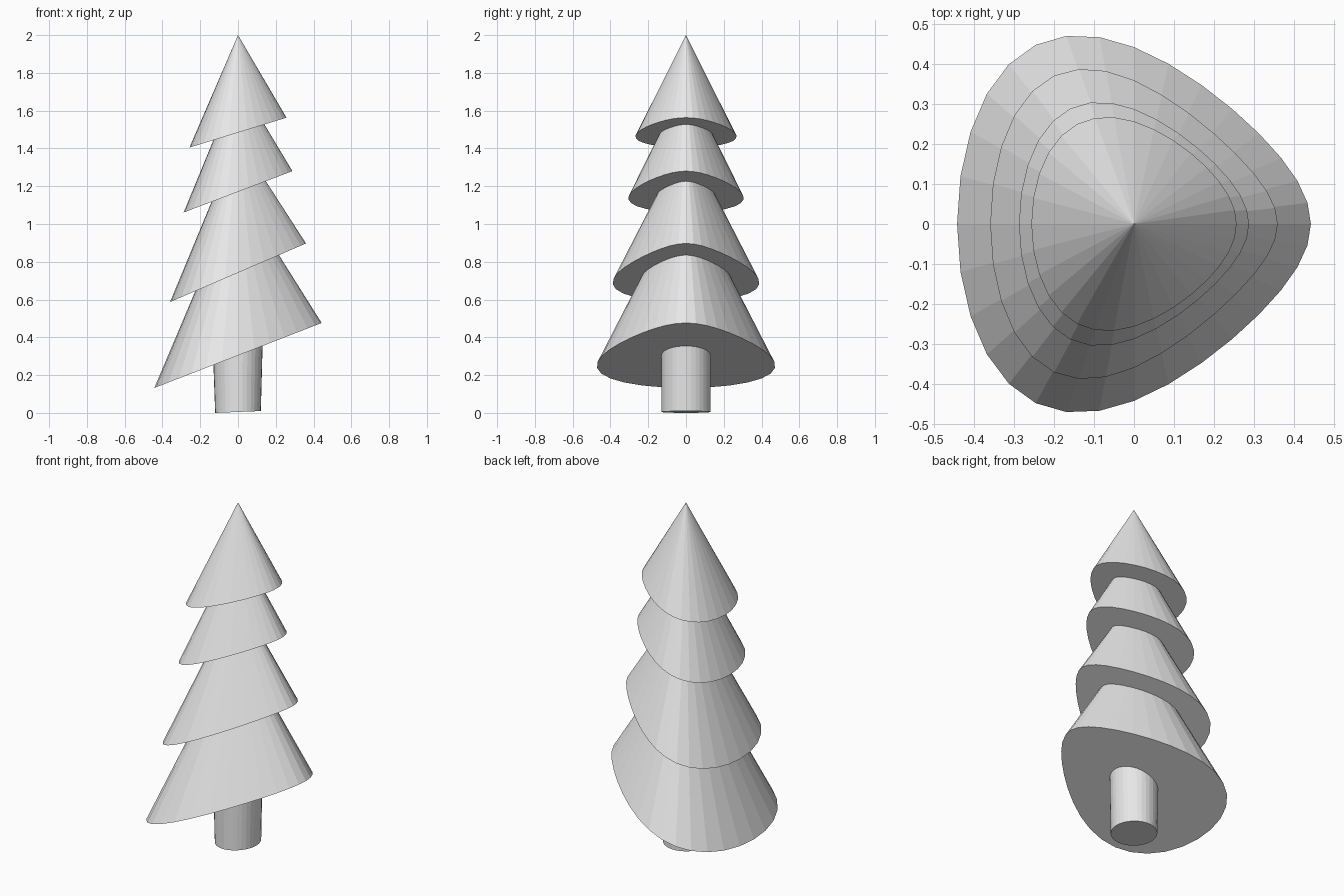
import bpy
import bmesh
from math import cos, sin, tau

SIDES = 32

cube = bpy.data.objects.get("Cube")
if cube:
    bpy.data.objects.remove(cube, do_unlink=True)

grey = bpy.data.materials.new("light_grey")
grey.use_nodes = True
grey.diffuse_color = (0.8, 0.8, 0.8, 1)
grey.node_tree.nodes["Principled BSDF"].inputs["Base Color"].default_value = (0.8, 0.8, 0.8, 1)


def ring(bm, rx, ry, z, rise, swell):
    """Tilted loop that climbs towards +x and widens towards -x."""
    verts = []
    for i in range(SIDES):
        c, s = cos(tau * i / SIDES), sin(tau * i / SIDES)
        verts.append(bm.verts.new((rx * c, ry * s * (1 - swell * c), z + rise * c)))
    return verts


def finish(bm, name):
    bmesh.ops.recalc_face_normals(bm, faces=bm.faces)
    mesh = bpy.data.meshes.new(name)
    bm.to_mesh(mesh)
    bm.free()
    mesh.materials.append(grey)
    obj = bpy.data.objects.new(name, mesh)
    bpy.context.collection.objects.link(obj)


def tier(name, radius, low, high, tip):
    """Closed cone with a slanted base running from low (-x) to high (+x)."""
    bm = bmesh.new()
    mid, rise = (low + high) / 2, (high - low) / 2
    base = ring(bm, radius, radius, mid, rise, 2 * rise / (tip - mid))
    apex = bm.verts.new((0, 0, tip))
    bm.faces.new(base)
    for i in range(SIDES):
        bm.faces.new((base[i], base[(i + 1) % SIDES], apex))
    finish(bm, name)


# Four overlapping branch tiers
tier("branches_bottom", 0.443, 0.132, 0.476, 1.18)
tier("branches_lower_middle", 0.36, 0.587, 0.897, 1.455)
tier("branches_upper_middle", 0.288, 1.061, 1.28, 1.76)
tier("branches_top", 0.257, 1.405, 1.563, 2.0)

# Trunk, slightly narrower at the foot
bm = bmesh.new()
foot = ring(bm, 0.121, 0.13, 0.005, 0.005, 0)
head = ring(bm, 0.133, 0.13, 0.4, 0.06, 0)
bm.faces.new(foot)
bm.faces.new(head)
for i in range(SIDES):
    j = (i + 1) % SIDES
    bm.faces.new((foot[i], foot[j], head[j], head[i]))
finish(bm, "trunk")
